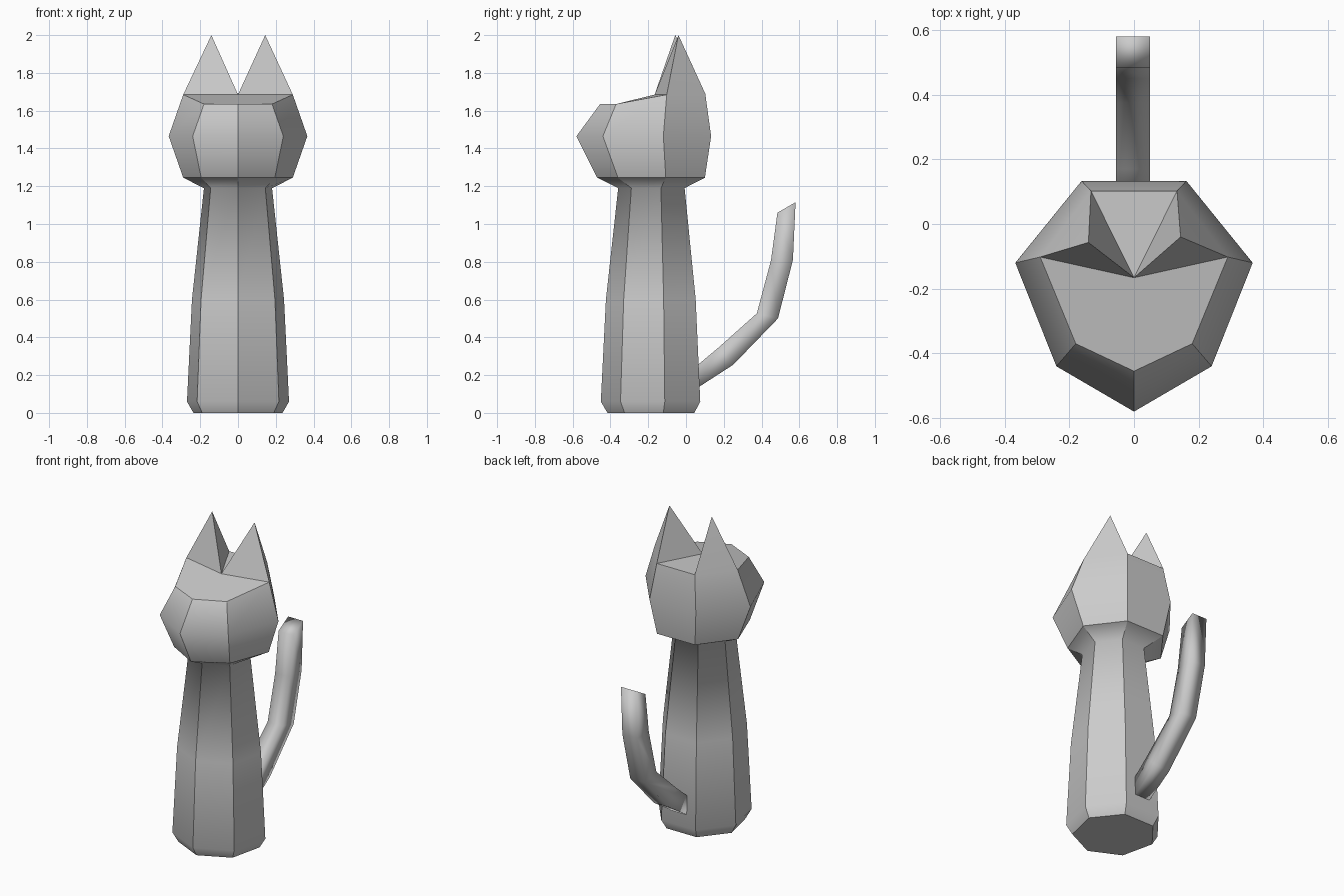
import bpy, bmesh, math

if "Cube" in bpy.data.objects:
    bpy.data.objects.remove(bpy.data.objects["Cube"])


def finish(name, bm):
    bmesh.ops.recalc_face_normals(bm, faces=bm.faces)
    for f in bm.faces:
        f.smooth = True
    me = bpy.data.meshes.new(name)
    bm.to_mesh(me)
    bm.free()
    ob = bpy.data.objects.new(name, me)
    bpy.context.collection.objects.link(ob)
    return ob


def heptagon(r, z, cy=-0.174):
    """Regular seven-sided ring with a corner facing the front."""
    return [(r * math.sin(i * math.tau / 7), cy - r * math.cos(i * math.tau / 7), z)
            for i in range(7)]


def mirrored(half):
    """Front point plus three right-hand points, mirrored to a seven-point ring."""
    return half + [(-x, y, z) for x, y, z in reversed(half[1:])]


# Body and head: stacked seven-sided rings from base to crown
rings = [
    heptagon(0.242, 0), heptagon(0.277, 0.06), heptagon(0.25, 0.6), heptagon(0.185, 1.19),
    mirrored([(0, -0.47, 1.245), (0.195, -0.36, 1.245), (0.29, -0.107, 1.245), (0.133, 0.1, 1.245)]),
    mirrored([(0, -0.58, 1.465), (0.24, -0.44, 1.465), (0.367, -0.12, 1.465), (0.162, 0.133, 1.465)]),
    mirrored([(0, -0.455, 1.635), (0.18, -0.37, 1.635), (0.29, -0.102, 1.685), (0.133, 0.102, 1.69)]),
]
bm = bmesh.new()
rows = [[bm.verts.new(p) for p in ring] for ring in rings]
for lower, upper in zip(rows, rows[1:]):
    for i in range(7):
        j = (i + 1) % 7
        bm.faces.new((lower[i], lower[j], upper[j], upper[i]))
bm.faces.new(rows[0])

# Crown: slanted forehead and the flat between the ears
top = rows[-1]
centre = bm.verts.new((0, -0.166, 1.685))
bm.faces.new((top[0], top[1], top[2], centre, top[5], top[6]))
bm.faces.new((centre, top[3], top[4]))

# Ears: three-sided points continuing the sides of the head
for outer, back, tip in ((2, 3, (0.144, -0.04, 2)), (5, 4, (-0.141, -0.057, 2))):
    apex = bm.verts.new(tip)
    for a, b in ((top[outer], top[back]), (top[back], centre), (centre, top[outer])):
        bm.faces.new((a, b, apex))

# Hard edges everywhere except around the soft rings and ear bases
for e in bm.edges:
    e.smooth = False
for k in (1, 2, 3, 5):
    for i in range(7):
        bm.edges.get((rows[k][i], rows[k][(i + 1) % 7])).smooth = True
for a, b in ((2, 3), (5, 4)):
    bm.edges.get((top[a], top[b])).smooth = True
finish("body_and_head", bm)

# Tail: square strip swept along a bent side profile
outer = [(0.06, 0.132), (0.25, 0.255), (0.487, 0.5), (0.566, 0.81), (0.58, 1.115)]
inner = [(0.06, 0.252), (0.17, 0.344), (0.375, 0.527), (0.45, 0.808), (0.484, 1.06)]
bm = bmesh.new()
sections = []
for (y1, z1), (y2, z2) in zip(outer, inner):
    sections.append([bm.verts.new(p) for p in ((-0.055, y1, z1), (0.049, y1, z1),
                                               (0.049, y2, z2), (-0.055, y2, z2))])
for a, b in zip(sections, sections[1:]):
    for i in range(4):
        j = (i + 1) % 4
        bm.faces.new((a[i], a[j], b[j], b[i]))
bm.faces.new(sections[0])
bm.faces.new(sections[-1])
for e in bm.edges:
    e.smooth = e.calc_face_angle(0) < math.radians(40)
finish("tail", bm)
